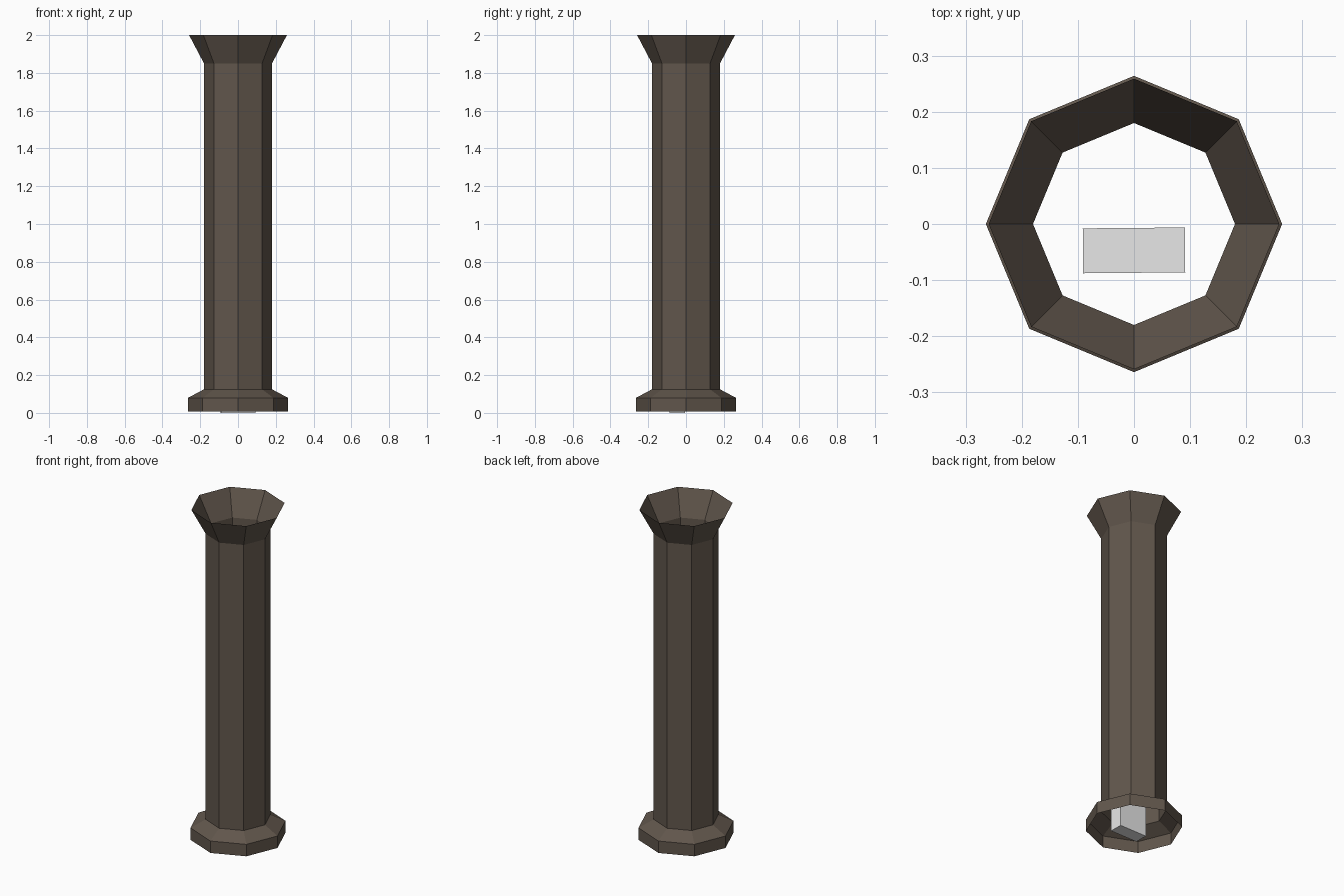
import bpy, bmesh, math
from mathutils import Matrix

if "Cube" in bpy.data.objects:
    bpy.data.objects.remove(bpy.data.objects["Cube"])


def material(name, rgb):
    m = bpy.data.materials.new(name)
    m.diffuse_color = (*rgb, 1)
    m.use_nodes = True
    m.node_tree.nodes["Principled BSDF"].inputs["Base Color"].default_value = m.diffuse_color
    return m


def add_object(name, bm, mat):
    mesh = bpy.data.meshes.new(name)
    bm.to_mesh(mesh)
    bm.free()
    mesh.materials.append(mat)
    ob = bpy.data.objects.new(name, mesh)
    bpy.context.collection.objects.link(ob)
    return ob


stone = material("dark brown stone", (0.119, 0.093, 0.072))
grey = material("light grey", (0.8, 0.8, 0.8))

# Octagonal column: open shell of base, shaft and flared capital
profile = [(0.264, 0.008), (0.264, 0.08), (0.18, 0.125), (0.18, 1.85), (0.259, 2.0)]
SIDES = 8
bm = bmesh.new()
rings = [[bm.verts.new((r * math.cos(i * math.tau / SIDES),
                        r * math.sin(i * math.tau / SIDES), z))
          for i in range(SIDES)] for r, z in profile]
for low, high in zip(rings, rings[1:]):
    for i in range(SIDES):
        j = (i + 1) % SIDES
        bm.faces.new((low[i], low[j], high[j], high[i]))
add_object("column", bm, stone)

# Small block standing inside the hollow base
HEIGHT = 0.28
bm = bmesh.new()
bmesh.ops.create_cube(bm, size=1, matrix=Matrix.Translation((0, -0.047, HEIGHT / 2))
                      @ Matrix.Rotation(math.radians(0.5), 4, 'Z')
                      @ Matrix.Diagonal((0.182, 0.08, HEIGHT, 1)))
add_object("inner_block", bm, grey)
